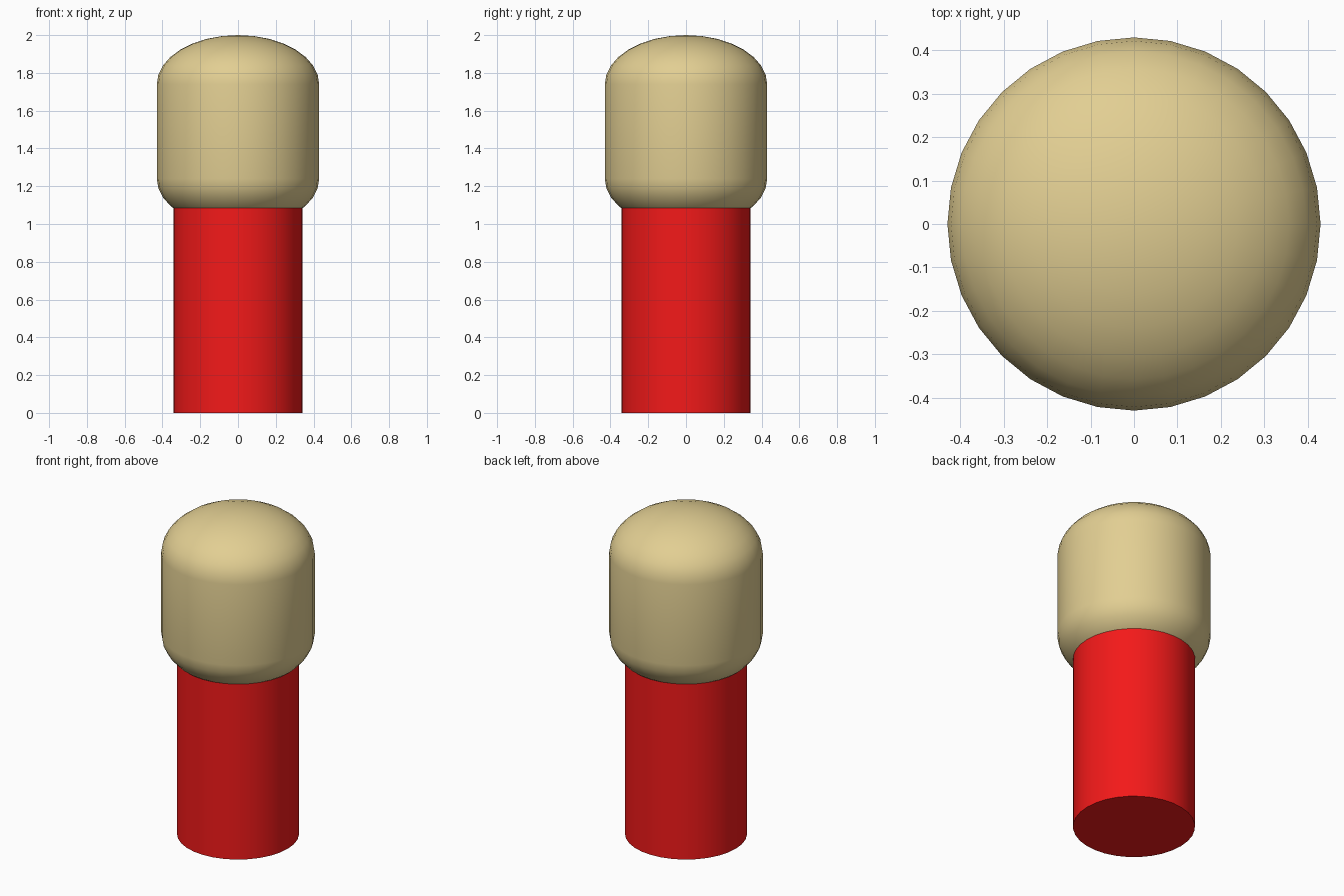
import bpy, bmesh, math

if "Cube" in bpy.data.objects:
    bpy.data.objects.remove(bpy.data.objects["Cube"])

SIDES = 32

def material(name, rgb):
    m = bpy.data.materials.new(name)
    m.diffuse_color = (*rgb, 1)
    m.use_nodes = True
    m.node_tree.nodes["Principled BSDF"].inputs["Base Color"].default_value = m.diffuse_color
    return m

def lathe(name, profile, mat):
    """Revolve (radius, z) points around z; zero radius closes to a pole."""
    bm = bmesh.new()
    vs = [bm.verts.new((r, 0, z)) for r, z in profile]
    es = [bm.edges.new(p) for p in zip(vs, vs[1:])]
    bmesh.ops.spin(bm, geom=vs + es, cent=(0, 0, 0), axis=(0, 0, 1),
                   angle=math.tau, steps=SIDES, use_duplicate=False)
    bmesh.ops.remove_doubles(bm, verts=bm.verts, dist=1e-5)
    bmesh.ops.recalc_face_normals(bm, faces=bm.faces)
    me = bpy.data.meshes.new(name)
    bm.to_mesh(me)
    bm.free()
    ob = bpy.data.objects.new(name, me)
    bpy.context.collection.objects.link(ob)
    me.materials.append(mat)
    bpy.ops.object.select_all(action='DESELECT')
    ob.select_set(True)
    bpy.context.view_layer.objects.active = ob
    bpy.ops.object.shade_smooth_by_angle(angle=math.radians(40))
    return ob

# Red post, running up inside the head
lathe("post", [(0, 0), (0.342, 0), (0.342, 1.15), (0, 1.15)],
      material("red", (0.9, 0.01, 0.01)))

# Tan capsule head with flattened domes
R, H, LOW, HIGH, N = 0.43, 0.26, 1.24, 1.74, 8
arc = [(R * math.cos(i * math.pi / 2 / N), H * math.sin(i * math.pi / 2 / N))
       for i in range(N)] + [(0, H)]
profile = [(r, LOW - z) for r, z in reversed(arc)] + [(r, HIGH + z) for r, z in arc]
lathe("head", profile, material("tan", (0.76, 0.62, 0.29)))
